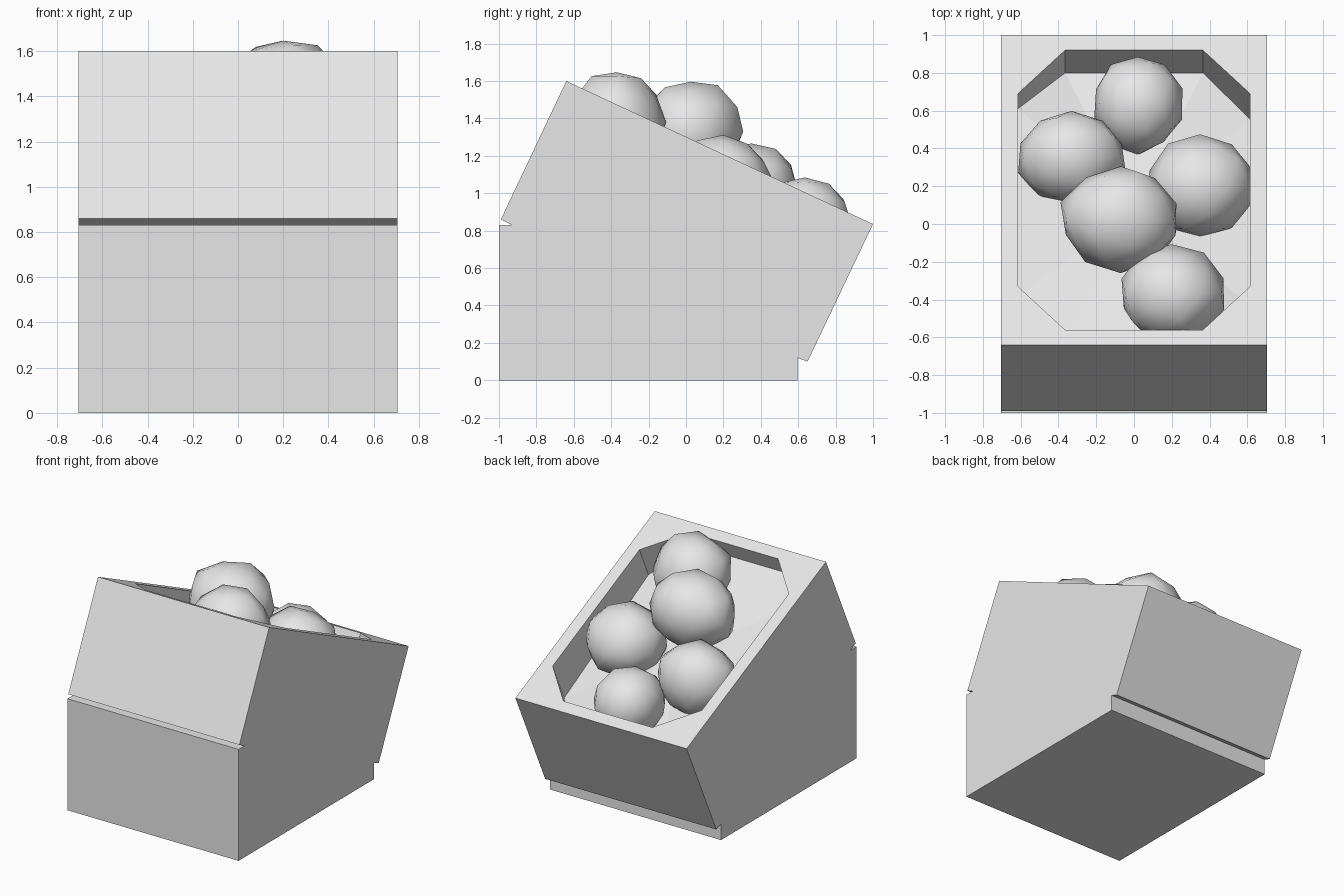
import bpy
import bmesh
import math
import random
from mathutils import Vector

cube = bpy.data.objects.get("Cube")
if cube:
    bpy.data.objects.remove(cube, do_unlink=True)

random.seed(4)
HALF_W = 0.705
TILT = math.radians(25)
INWARD = Vector((0, -math.sin(TILT), -math.cos(TILT)))


def make_material(name, rgb):
    mat = bpy.data.materials.new(name)
    mat.use_nodes = True
    mat.diffuse_color = (*rgb, 1)
    mat.node_tree.nodes["Principled BSDF"].inputs["Base Color"].default_value = (*rgb, 1)
    return mat


light_grey = make_material("light grey", (0.8, 0.8, 0.8))


def add_object(name, bm):
    mesh = bpy.data.meshes.new(name)
    bm.to_mesh(mesh)
    bm.free()
    mesh.materials.append(light_grey)
    obj = bpy.data.objects.new(name, mesh)
    bpy.context.collection.objects.link(obj)
    return obj


def on_top(x, y):
    """Point on the sloping top of the bin."""
    return Vector((x, y, 0.835 + (1 - y) * math.tan(TILT)))


# Bin body: side outline swept across the width, top left open
outline = [(1, 0.835), (0.65, 0.10), (0.595, 0.12), (0.595, 0), (-1, 0),
           (-1, 0.83), (-0.93, 0.83), (-0.99, 0.86), (-0.64, 1.6)]
bm = bmesh.new()
left = [bm.verts.new((HALF_W, y, z)) for y, z in outline]
right = [bm.verts.new((-HALF_W, y, z)) for y, z in outline]
bm.faces.new(left)
bm.faces.new(right[::-1])
for i in range(len(outline) - 1):
    bm.faces.new((left[i], right[i], right[i + 1], left[i + 1]))

# Chamfered recess: rim corners with the floor depth under each
corners = [(0.365, 0.92, 0.284), (-0.365, 0.92, 0.284),
           (-0.615, 0.69, 0.19), (-0.615, -0.33, 0.15),
           (-0.365, -0.56, 0.13), (0.365, -0.56, 0.13),
           (0.615, -0.33, 0.25), (0.615, 0.69, 0.32)]
rim = [bm.verts.new(on_top(x, y)) for x, y, d in corners]
bed = [bm.verts.new(on_top(x, y) + INWARD * d) for x, y, d in corners]
middle = bm.verts.new(on_top(0, 0.18) + INWARD * 0.22)
for i in range(len(corners)):
    j = (i + 1) % len(corners)
    bm.faces.new((rim[i], rim[j], bed[j], bed[i]))
    bm.faces.new((bed[i], bed[j], middle))

# Flat rim between the outer edge and the recess
edges = [bm.edges.get((rim[i], rim[i - 1])) for i in range(len(rim))]
for a, b in ((left[0], right[0]), (left[-1], right[-1]),
             (left[0], left[-1]), (right[0], right[-1])):
    edges.append(bm.edges.get((a, b)) or bm.edges.new((a, b)))
bmesh.ops.triangle_fill(bm, edges=edges, use_beauty=True)
bmesh.ops.recalc_face_normals(bm, faces=bm.faces)
add_object("bin", bm)

# Potatoes: lumpy low-poly ellipsoids, centre and radii
potatoes = {
    "back_potato": ((0.02, 0.635, 0.84), (0.24, 0.26, 0.25)),
    "right_potato": ((-0.33, 0.35, 1.01), (0.29, 0.25, 0.26)),
    "middle_potato": ((-0.07, 0.025, 1.33), (0.32, 0.28, 0.28)),
    "left_potato": ((0.35, 0.20, 1.05), (0.28, 0.27, 0.26)),
    "front_potato": ((0.2, -0.37, 1.38), (0.28, 0.26, 0.28)),
}
for name, (centre, radii) in potatoes.items():
    bm = bmesh.new()
    bmesh.ops.create_icosphere(bm, subdivisions=2, radius=1)
    for v in bm.verts:
        lump = random.uniform(0.95, 1.05)
        v.co = Vector(c + r * p * lump for c, r, p in zip(centre, radii, v.co))
    for f in bm.faces:
        f.smooth = True
    add_object(name, bm)
